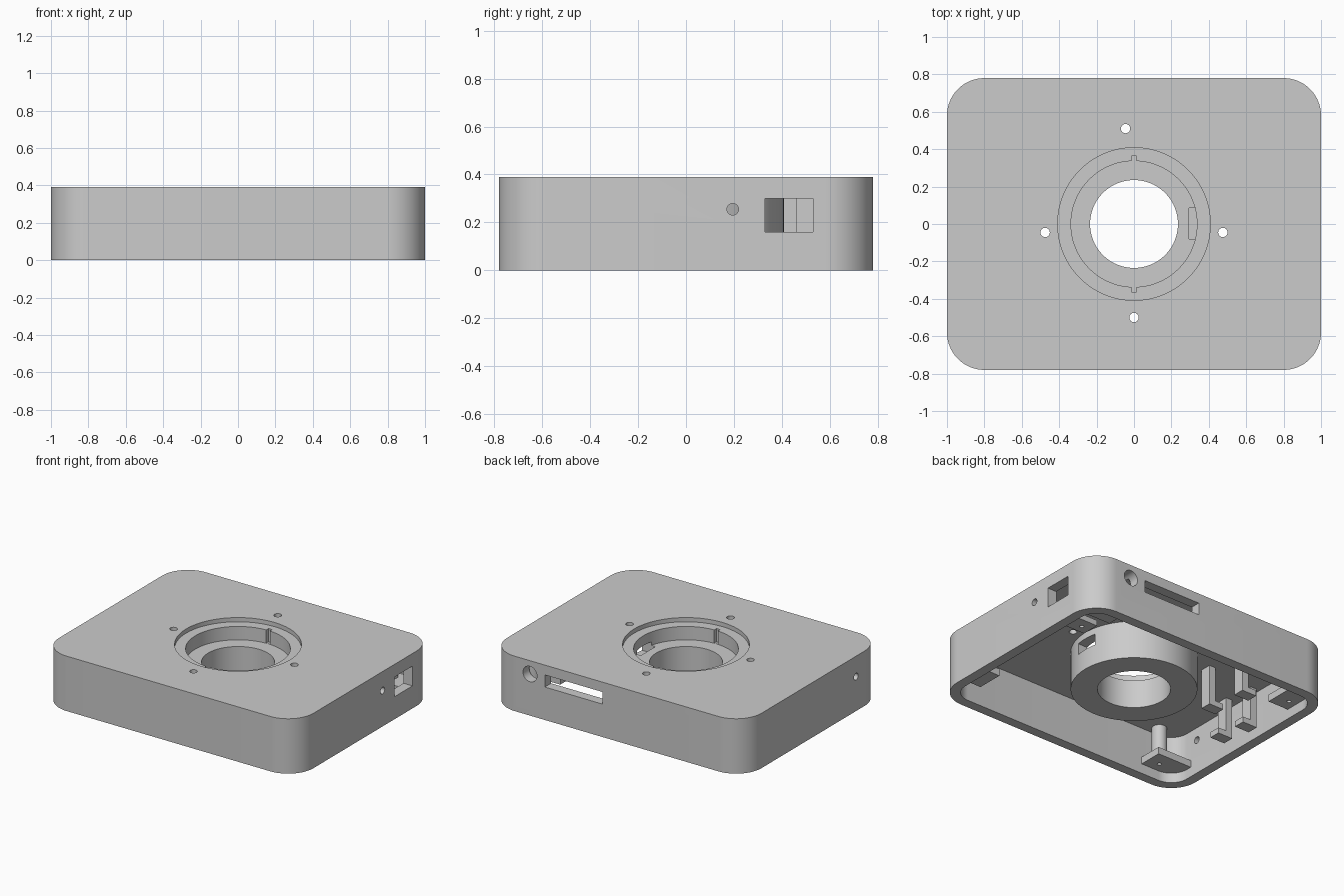
import bpy, bmesh, math
from mathutils import Matrix

cube = bpy.data.objects.get("Cube")
if cube:
    bpy.data.objects.remove(cube, do_unlink=True)

grey = bpy.data.materials.new("light_grey")
grey.use_nodes = True
grey.diffuse_color = (0.6, 0.6, 0.6, 1)
grey.node_tree.nodes["Principled BSDF"].inputs["Base Color"].default_value = (0.6, 0.6, 0.6, 1)


def finish(name, bm):
    mesh = bpy.data.meshes.new(name)
    bmesh.ops.recalc_face_normals(bm, faces=bm.faces)
    bm.to_mesh(mesh)
    bm.free()
    mesh.materials.append(grey)
    ob = bpy.data.objects.new(name, mesh)
    bpy.context.scene.collection.objects.link(ob)
    return ob


def box(name, x, y, z):
    bm = bmesh.new()
    bmesh.ops.create_cube(bm, size=1)
    for v in bm.verts:
        for i, (lo, hi) in enumerate((x, y, z)):
            v.co[i] = lo if v.co[i] < 0 else hi
    return finish(name, bm)


def cylinder(name, r, centre, depth, axis="Z", segments=32):
    bm = bmesh.new()
    turn = {"X": Matrix.Rotation(math.pi / 2, 4, "Y"),
            "Y": Matrix.Rotation(math.pi / 2, 4, "X"), "Z": Matrix()}[axis]
    bmesh.ops.create_cone(bm, cap_ends=True, segments=segments, radius1=r, radius2=r,
                          depth=depth, matrix=Matrix.Translation(centre) @ turn)
    return finish(name, bm)


def disc(name, r, z0, z1, x=0, y=0, segments=96):
    return cylinder(name, r, (x, y, (z0 + z1) / 2), z1 - z0, segments=segments)


def rounded_slab(name, hx, hy, r, z0, z1, steps=16):
    bm = bmesh.new()
    verts = []
    for k, (sx, sy) in enumerate(((1, 1), (-1, 1), (-1, -1), (1, -1))):
        for i in range(steps + 1):
            a = math.pi / 2 * (k + i / steps)
            verts.append(bm.verts.new((sx * (hx - r) + r * math.cos(a),
                                       sy * (hy - r) + r * math.sin(a), z0)))
    face = bm.faces.new(verts)
    top = bmesh.ops.extrude_face_region(bm, geom=[face])["geom"]
    bmesh.ops.translate(bm, vec=(0, 0, z1 - z0),
                        verts=[g for g in top if isinstance(g, bmesh.types.BMVert)])
    return finish(name, bm)


def carve(ob, cutters):
    for c in cutters:
        mod = ob.modifiers.new("cut", "BOOLEAN")
        mod.operation, mod.solver, mod.object = "DIFFERENCE", "EXACT", c
    deps = bpy.context.evaluated_depsgraph_get()
    mesh = bpy.data.meshes.new_from_object(ob.evaluated_get(deps))
    ob.modifiers.clear()
    ob.data = mesh


WALL, CEILING, TOP = 0.07, 0.335, 0.39
parts = []

# Main parts
shell = rounded_slab("case_shell", 1, 0.78, 0.2, 0, TOP)
cup = disc("centre_cup", 0.408, 0.065, 0.35)
parts += [shell, cup]

# Stepped round opening with key notches and a cable slot
centre_cuts = [disc("cut_recess", 0.408, 0.36, 0.5),
               disc("cut_pit", 0.337, 0.265, 0.51),
               disc("cut_hole", 0.235, -0.1, 0.52),
               box("cut_notches", (-0.014, 0.014), (-0.363, 0.363), (0.266, 0.5)),
               box("cut_cable_slot", (0.295, 0.45), (-0.08, 0.085), (0.21, 0.29))]

# Cavity, screw holes and side ports
shell_cuts = [rounded_slab("cut_cavity", 1 - WALL, 0.78 - WALL, 0.13, -0.1, CEILING)]
for x, y in ((-0.045, 0.51), (0, -0.5), (-0.475, -0.045), (0.475, -0.045)):
    shell_cuts.append(disc("cut_screw", 0.025, 0.2, 0.5, x, y, 24))
shell_cuts += [cylinder("cut_right_pin", 0.024, (1, 0.195, 0.255), 0.3, "X"),
               cylinder("cut_left_pin", 0.024, (-1, -0.48, 0.245), 0.3, "X"),
               cylinder("cut_round_port", 0.055, (0.68, 0.78, 0.295), 0.3, "Y"),
               box("cut_side_port", (0.9, 1.1), (0.33, 0.53), (0.16, 0.3)),
               box("cut_card_slot", (0.11, 0.563), (0.65, 0.9), (0.234, 0.32))]
carve(shell, shell_cuts + centre_cuts)
carve(cup, centre_cuts)

# Corner tabs with screw holes, repeated by half turn
tab_holes = []
for s, side in ((1, "back_right"), (-1, "front_left")):
    tab = box(side + "_tab", sorted((s * 0.66, s * 0.93)), sorted((s * 0.54, s * 0.72)), (0.07, 0.12))
    post = disc(side + "_post", 0.05, 0.1, 0.35, s * 0.75, s * 0.64, 32)
    hole = disc("cut_tab", 0.014, 0, 0.2, s * 0.75, s * 0.64, 16)
    carve(tab, [hole])
    parts += [tab, post]
    tab_holes.append(hole)
for s, side in ((1, "front_right"), (-1, "back_left")):
    tab = box(side + "_tab", sorted((s * 0.77, s * 0.95)), sorted((-s * 0.43, -s * 0.62)), (0.07, 0.12))
    hole = disc("cut_tab", 0.014, 0, 0.2, s * 0.87, -s * 0.515, 16)
    carve(tab, [hole])
    parts.append(tab)
    tab_holes.append(hole)

# Small ledge below the side port
ledge = box("port_ledge", (0.68, 0.95), (0.31, 0.44), (0.09, 0.13))
hole = disc("cut_ledge", 0.014, 0, 0.2, 0.75, 0.37, 16)
carve(ledge, [hole])
tab_holes.append(hole)
parts.append(ledge)

# Board clips: upright post with a short foot
for n, (x, y, foot) in enumerate(((-0.5, 0.15, -1), (-0.55, 0.42, -1),
                                  (-0.88, 0.11, 1), (-0.85, -0.1, 1))):
    parts.append(box(f"board_post_{n + 1}", (x - 0.025, x + 0.025), (y - 0.04, y + 0.04), (0.05, 0.35)))
    parts.append(box(f"board_foot_{n + 1}", sorted((x, x + foot * 0.09)), (y - 0.04, y + 0.04), (0.05, 0.09)))

for c in shell_cuts + centre_cuts + tab_holes:
    bpy.data.objects.remove(c, do_unlink=True)

# Smooth the round walls and keep hard edges
bpy.ops.object.select_all(action="DESELECT")
for p in parts:
    p.select_set(True)
bpy.context.view_layer.objects.active = shell
bpy.ops.object.shade_smooth_by_angle(angle=math.radians(30))
